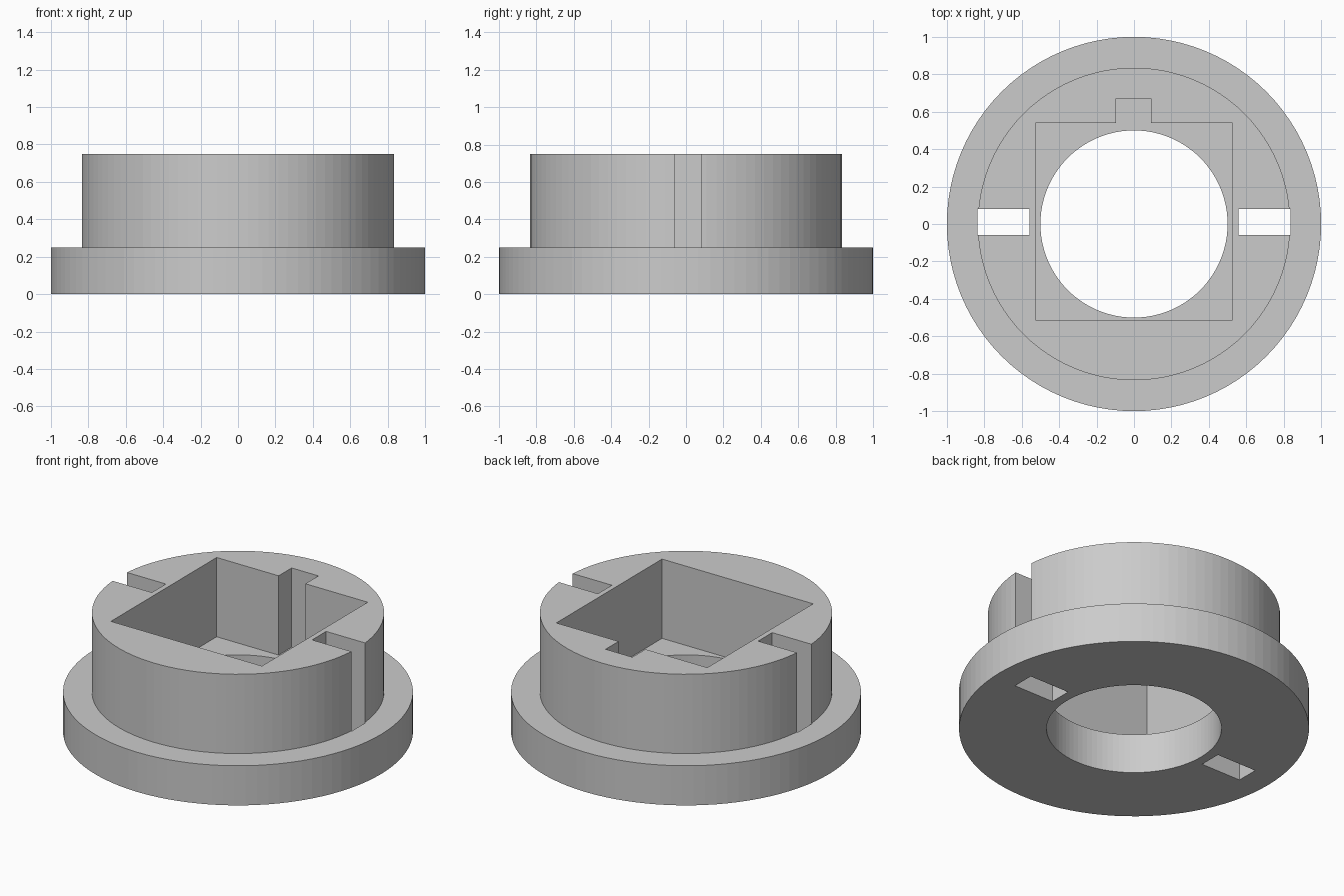
import bpy
import bmesh
from math import cos, sin, tau

cube = bpy.data.objects.get("Cube")
if cube:
    bpy.data.objects.remove(cube, do_unlink=True)

SEGMENTS = 96

grey = bpy.data.materials.new("light grey")
grey.use_nodes = True
colour = (0.6, 0.6, 0.6, 1)
grey.diffuse_color = colour
grey.node_tree.nodes["Principled BSDF"].inputs["Base Color"].default_value = colour


def make_object(name, bm):
    bmesh.ops.recalc_face_normals(bm, faces=bm.faces[:])
    mesh = bpy.data.meshes.new(name)
    bm.to_mesh(mesh)
    bm.free()
    mesh.materials.append(grey)
    obj = bpy.data.objects.new(name, mesh)
    bpy.context.collection.objects.link(obj)
    return obj


def lathe(name, profile):
    """Revolve a closed (radius, height) profile around z."""
    bm = bmesh.new()
    rings = []
    for i in range(SEGMENTS):
        a = tau * i / SEGMENTS
        rings.append([bm.verts.new((r * cos(a), r * sin(a), z)) for r, z in profile])
    n = len(profile)
    for i in range(SEGMENTS):
        here, there = rings[i], rings[(i + 1) % SEGMENTS]
        for k in range(n):
            m = (k + 1) % n
            bm.faces.new((here[k], there[k], there[m], here[m]))
    return make_object(name, bm)


def prism(name, outline, bottom, top):
    """Extrude an (x, y) outline upwards."""
    bm = bmesh.new()
    base = bm.faces.new([bm.verts.new((x, y, bottom)) for x, y in outline])
    side = bmesh.ops.extrude_face_region(bm, geom=[base])["geom"]
    verts = [v for v in side if isinstance(v, bmesh.types.BMVert)]
    bmesh.ops.translate(bm, vec=(0, 0, top - bottom), verts=verts)
    return make_object(name, bm)


def cut(target, cutter):
    """Subtract the cutter and remove it."""
    mod = target.modifiers.new("cut", 'BOOLEAN')
    mod.operation = 'DIFFERENCE'
    mod.solver = 'EXACT'
    mod.object = cutter
    cutter.hide_render = True
    with bpy.context.temp_override(object=target, active_object=target):
        bpy.ops.object.modifier_apply(modifier=mod.name)
    bpy.data.objects.remove(cutter, do_unlink=True)


# Flange, raised collar and round bore in one turned body
body = lathe("flanged_collar", [
    (0.5, 0), (1, 0), (1, 0.25), (0.835, 0.25), (0.835, 0.75), (0.5, 0.75)])

# Square pocket with a keyway at the back, down to the flange
half, front, back = 0.527, -0.514, 0.54
key_left, key_right, key_back = 0.092, -0.095, 0.67
cut(body, prism("pocket_cutter", [
    (-half, front), (half, front), (half, back),
    (key_left, back), (key_left, key_back),
    (key_right, key_back), (key_right, back), (-half, back)], 0.25, 1))

# Side slots running right through the collar and flange
for side in (-1, 1):
    inner, outer = side * 0.559, side * 0.837
    cut(body, prism("slot_cutter", [
        (inner, -0.06), (outer, -0.06), (outer, 0.08), (inner, 0.08)], -0.2, 1))
